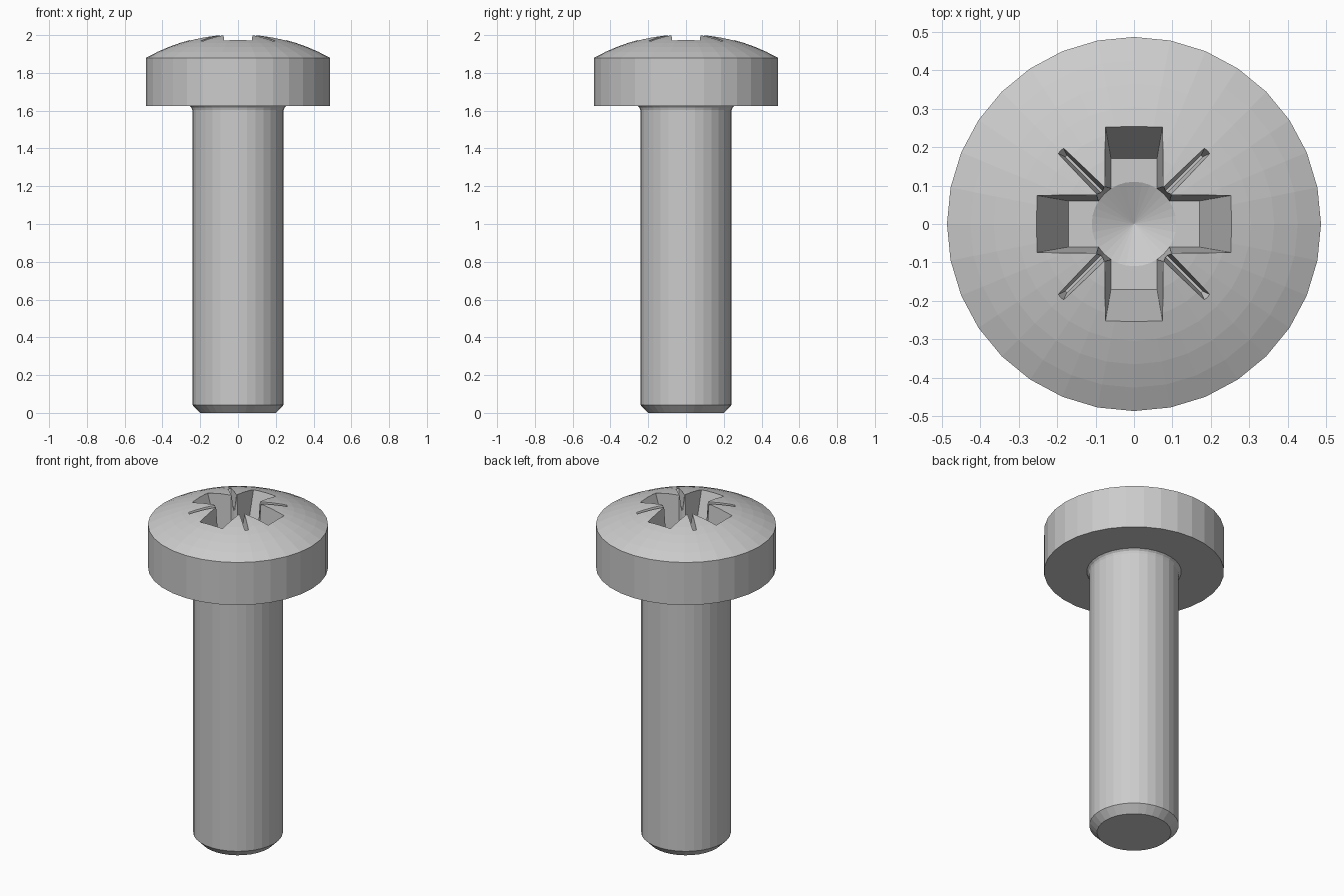
import bpy, bmesh
from math import sin, cos, pi, sqrt, radians
from mathutils import Matrix

if "Cube" in bpy.data.objects:
    bpy.data.objects.remove(bpy.data.objects["Cube"])


def make_object(name, bm):
    bmesh.ops.recalc_face_normals(bm, faces=bm.faces)
    mesh = bpy.data.meshes.new(name)
    bm.to_mesh(mesh)
    bm.free()
    obj = bpy.data.objects.new(name, mesh)
    bpy.context.collection.objects.link(obj)
    return obj


def lathe(name, profile, sides):
    """Closed solid of revolution; profile runs bottom to top as (radius, z)."""
    bm = bmesh.new()
    rings = []
    for r, z in profile:
        n = 1 if r == 0 else sides
        rings.append([bm.verts.new((r * cos(2 * pi * i / sides),
                                    r * sin(2 * pi * i / sides), z)) for i in range(n)])
    for a, b in zip(rings, rings[1:]):
        for i in range(sides):
            j = (i + 1) % sides
            quad = [a[i % len(a)], a[j % len(a)], b[j % len(b)], b[i % len(b)]]
            bm.faces.new(list(dict.fromkeys(quad)))
    for ring in (rings[0], rings[-1]):
        if len(ring) > 1:
            bm.faces.new(ring)
    return make_object(name, bm)


def tapered_bar(name, low, high, angle):
    """Bar through the axis; low and high are (half length, half width, z)."""
    bm = bmesh.new()
    bmesh.ops.create_cube(bm, size=2)
    for v in bm.verts:
        length, width, z = high if v.co.z > 0 else low
        v.co = (v.co.x * length, v.co.y * width, z)
    bm.transform(Matrix.Rotation(radians(angle), 4, 'Z'))
    return make_object(name, bm)


# Screw body: chamfered shank, small fillet, pan head with spherical dome
HEAD_R, RIM_Z, APEX_Z = 0.487, 1.88, 2.007
rise = APEX_Z - RIM_Z
dome_r = (HEAD_R ** 2 + rise ** 2) / (2 * rise)
profile = [(0.2, 0), (0.242, 0.043), (0.242, 1.603), (0.246, 1.616),
           (0.256, 1.626), (HEAD_R, 1.626)]
for k in range(9):
    r = HEAD_R * (1 - k / 8)
    profile.append((r, APEX_Z - dome_r + sqrt(dome_r ** 2 - r ** 2)))
screw = lathe("pan_head_screw", profile, 32)

# Drive recess: cross arms, round core with conical floor, four thin ticks
FLOOR, TOP = 1.745, 2.03
cutters = [tapered_bar("cross_cutter", (0.17, 0.06, FLOOR), (0.274, 0.078, TOP), a)
           for a in (0, 90)]
cutters.append(lathe("core_cutter",
                     [(0, FLOOR - 0.05), (0.11, FLOOR), (0.126, TOP)], 32))
cutters += [tapered_bar("tick_cutter", (0.25, 0.003, 1.91), (0.29, 0.017, TOP), a)
            for a in (45, 135)]

bpy.context.view_layer.objects.active = screw
for cutter in cutters:
    cutter.hide_render = True
    mod = screw.modifiers.new("recess", 'BOOLEAN')
    mod.operation = 'DIFFERENCE'
    mod.solver = 'EXACT'
    mod.object = cutter
    bpy.ops.object.modifier_apply(modifier=mod.name)
for cutter in cutters:
    bpy.data.objects.remove(cutter)
